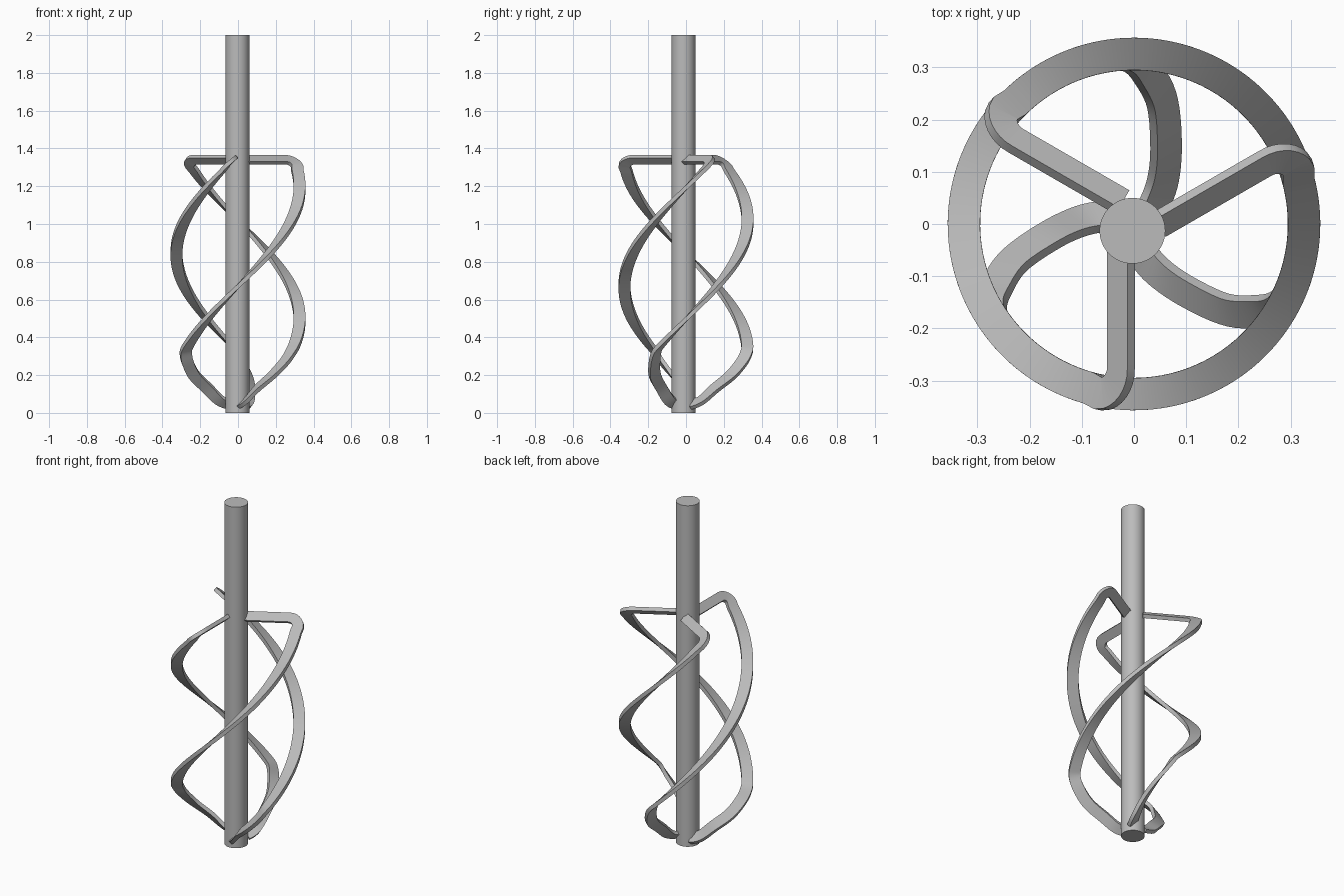
import bpy, bmesh
from math import radians, sin, cos, pi
from mathutils import Vector, Matrix

cube = bpy.data.objects.get("Cube")
if cube:
    bpy.data.objects.remove(cube, do_unlink=True)

steel = bpy.data.materials.new("grey_steel")
steel.use_nodes = True
GREY = (0.5, 0.5, 0.5, 1)
steel.diffuse_color = GREY
steel.node_tree.nodes["Principled BSDF"].inputs["Base Color"].default_value = GREY

RISE, RUN = 0.68, 0.73      # tilt of the ribbon
RADIUS, THICK = 0.326, 0.021


def radial(deg):
    return Vector((cos(radians(deg)), sin(radians(deg)), 0))


def polar(r, z, deg):
    return radial(deg) * r + Vector((0, 0, z))


def add_object(name, bm):
    bmesh.ops.recalc_face_normals(bm, faces=bm.faces)
    mesh = bpy.data.meshes.new(name)
    bm.to_mesh(mesh)
    bm.free()
    mesh.materials.append(steel)
    ob = bpy.data.objects.new(name, mesh)
    bpy.context.collection.objects.link(ob)
    bpy.context.view_layer.objects.active = ob
    for other in bpy.context.selected_objects:
        other.select_set(False)
    ob.select_set(True)
    bpy.ops.object.shade_smooth_by_angle(angle=radians(35))
    return ob


def catmull(a, b, c, d, t):
    return 0.5 * (2 * b + (c - a) * t + (2 * a - 5 * b + 4 * c - d) * t * t
                  + (3 * b - a - 3 * c + d) * t ** 3)


def blade_path():
    """Samples of (centre, facing angle, width) along one blade."""
    path = []
    out, side = radial(30), radial(120)
    along = side * RUN + Vector((0, 0, RISE))
    base = side * -0.025 + Vector((0, 0, 1.34))
    # straight top arm, then its rounded corner
    for a in (0.04, 0.16, 0.26):
        path.append((base + out * a, 30, 0.053))
    bend = 0.05
    for i in range(9):
        k = i / 8
        p = base + out * (RADIUS - bend + bend * sin(k * pi / 2))
        p -= along * bend * (1 - cos(k * pi / 2))
        path.append((p, 30 - 11 * k, 0.053 + 0.009 * k))
    # helix round the shaft
    steps = 48
    for i in range(1, steps + 1):
        deg = 19 - 163 * i / steps
        path.append((polar(RADIUS, 0.67 + (deg + 90) / 90 * 0.522, deg), deg, 0.062))
    # lower arm curving back to the shaft
    keys = [(RADIUS, 0.38, -140), (RADIUS, 0.357, -144), (0.322, 0.325, -149),
            (0.298, 0.272, -154), (0.244, 0.2, -162.5), (0.164, 0.13, -172),
            (0.098, 0.067, -184), (0.045, 0.045, -200), (0.02, 0.04, -210)]
    points = [polar(*k) for k in keys]
    for j in range(1, len(keys) - 2):
        for i in range(1, 7):
            t = i / 6
            deg = keys[j][2] + (keys[j + 1][2] - keys[j][2]) * t
            path.append((catmull(*points[j - 1:j + 3], t), max(deg, -185), 0.062))
    return path


def blade(name, turn):
    path = blade_path()
    bm = bmesh.new()
    rings = []
    for i, (p, deg, width) in enumerate(path):
        ahead = path[min(i + 1, len(path) - 1)][0]
        back = path[max(i - 1, 0)][0]
        tangent = (ahead - back).normalized()
        normal = radial(deg + 90) * -RISE + Vector((0, 0, RUN))
        across = tangent.cross(normal).normalized()
        normal = across.cross(tangent).normalized()
        rings.append([bm.verts.new(p + across * u * width / 2 + normal * v * THICK / 2)
                      for u, v in ((-1, -1), (1, -1), (1, 1), (-1, 1))])
    for a, b in zip(rings, rings[1:]):
        for k in range(4):
            m = (k + 1) % 4
            bm.faces.new((a[k], a[m], b[m], b[k]))
    bm.faces.new(rings[0])
    bm.faces.new(rings[-1])
    bm.transform(Matrix.Rotation(radians(turn), 4, 'Z'))
    add_object(name, bm)


# central shaft
bm = bmesh.new()
bmesh.ops.create_cone(bm, cap_ends=True, segments=64, radius1=0.063, radius2=0.063,
                      depth=2, matrix=Matrix.Translation((-0.003, -0.013, 1)))
add_object("shaft", bm)

# three identical spiral blades
for number in range(3):
    blade(f"spiral_blade_{number + 1}", 120 * number)
